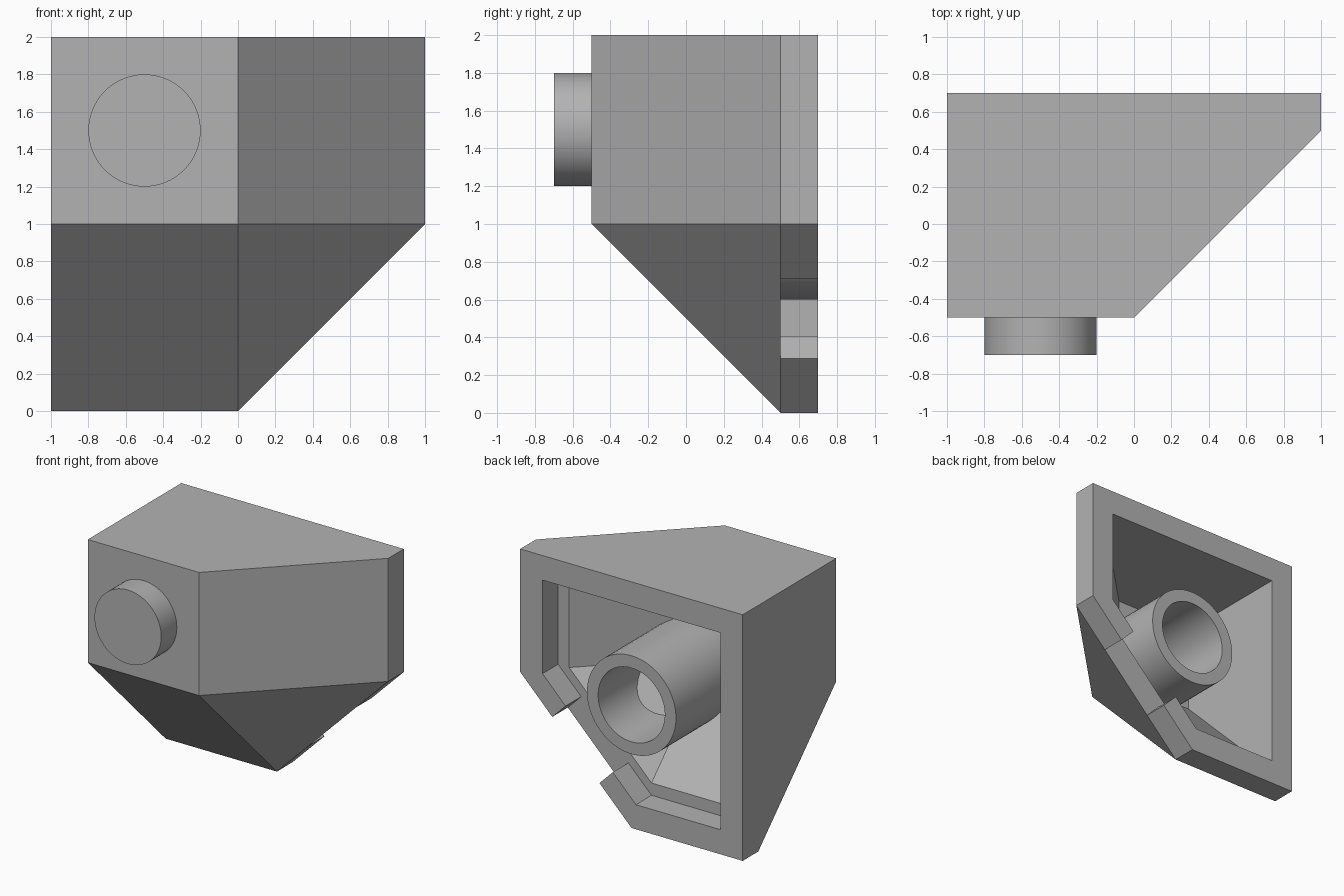
import bpy, bmesh, math
from mathutils import Matrix, Vector

if "Cube" in bpy.data.objects:
    bpy.data.objects.remove(bpy.data.objects["Cube"], do_unlink=True)

grey = bpy.data.materials.new("light_grey")
grey.use_nodes = True
colour = (0.45, 0.45, 0.45, 1)
grey.diffuse_color = colour
grey.node_tree.nodes["Principled BSDF"].inputs["Base Color"].default_value = colour


def finish(bm, name):
    bmesh.ops.recalc_face_normals(bm, faces=bm.faces[:])
    mesh = bpy.data.meshes.new(name)
    bm.to_mesh(mesh)
    bm.free()
    mesh.materials.append(grey)
    obj = bpy.data.objects.new(name, mesh)
    bpy.context.collection.objects.link(obj)
    return obj


def cut_block(name, low, high, planes, turn=None):
    """Box from low to high, trimmed to normal . p <= limit for each plane."""
    low, high = Vector(low), Vector(high)
    bm = bmesh.new()
    bmesh.ops.create_cube(bm, size=1)
    for v in bm.verts:
        v.co = (low + high) / 2 + v.co * (high - low)
    for normal, limit in planes:
        n = Vector(normal)
        bmesh.ops.bisect_plane(bm, geom=bm.verts[:] + bm.edges[:] + bm.faces[:], dist=1e-5,
                               plane_co=n * limit / n.length_squared, plane_no=n, clear_outer=True)
        bmesh.ops.holes_fill(bm, edges=[e for e in bm.edges if e.is_boundary], sides=0)
    if turn:
        bm.transform(turn)
    return finish(bm, name)


def cylinder(name, x, z, radius, y0, y1):
    bm = bmesh.new()
    place = Matrix.Translation((x, (y0 + y1) / 2, z)) @ Matrix.Rotation(math.pi / 2, 4, "X")
    bmesh.ops.create_cone(bm, cap_ends=True, segments=64, radius1=radius, radius2=radius,
                          depth=y1 - y0, matrix=place)
    return finish(bm, name)


def combine(target, tool, operation):
    mod = target.modifiers.new("combine", "BOOLEAN")
    mod.operation, mod.solver, mod.object = operation, "EXACT", tool
    bpy.context.view_layer.objects.active = target
    bpy.ops.object.modifier_apply(modifier=mod.name)
    bpy.data.objects.remove(tool, do_unlink=True)


# Directions of the sloped sides
SLOPE, CORNER, FACET, DIAGONAL = (0, -1, -1), (1, -1, 0), (1, -1, -1), (1, 0, -1)

# Solid outer body
shell = cut_block("sloped_shell", (-1, -0.5, 0), (1, 0.7, 2),
                  [(SLOPE, -0.5), (CORNER, 0.5), (FACET, -0.5), (DIAGONAL, 0)])

# Hollow inside: wide rim at the back, narrower chamber in front of it
hollow = cut_block("hollow", (-0.8, 0.5, 0.2), (0.8, 0.8, 1.8), [(DIAGONAL, -0.24)])
chamber = cut_block("chamber", (-0.8, -0.3, 0.2), (0.8, 0.55, 1.8),
                    [(SLOPE, -0.8), (CORNER, 0.2), (FACET, -0.84)])
combine(hollow, chamber, "UNION")

# Inner tube, left standing when the hollow is removed
tube = cylinder("tube", 0, 1, 0.4, -0.9, 0.9)
combine(tube, cylinder("bore", 0, 1, 0.3, -1, 1), "DIFFERENCE")
combine(hollow, tube, "DIFFERENCE")
combine(shell, hollow, "DIFFERENCE")

# Notch through the diagonal part of the rim
turn = Matrix.Translation((0.5, 0, 0.5)) @ Matrix.Rotation(-math.pi / 4, 4, "Y")
combine(shell, cut_block("notch", (-0.3, 0.5, -0.22), (0.3, 0.8, 0.22), [], turn), "DIFFERENCE")

# Round stud on the front
stud = cylinder("front_stud", -0.5, 1.5, 0.3, -0.7, -0.48)

# Smooth the round surfaces, keep edges sharp
bpy.ops.object.select_all(action="DESELECT")
for obj in (shell, stud):
    obj.select_set(True)
bpy.context.view_layer.objects.active = shell
bpy.ops.object.shade_smooth_by_angle(angle=math.radians(30))
